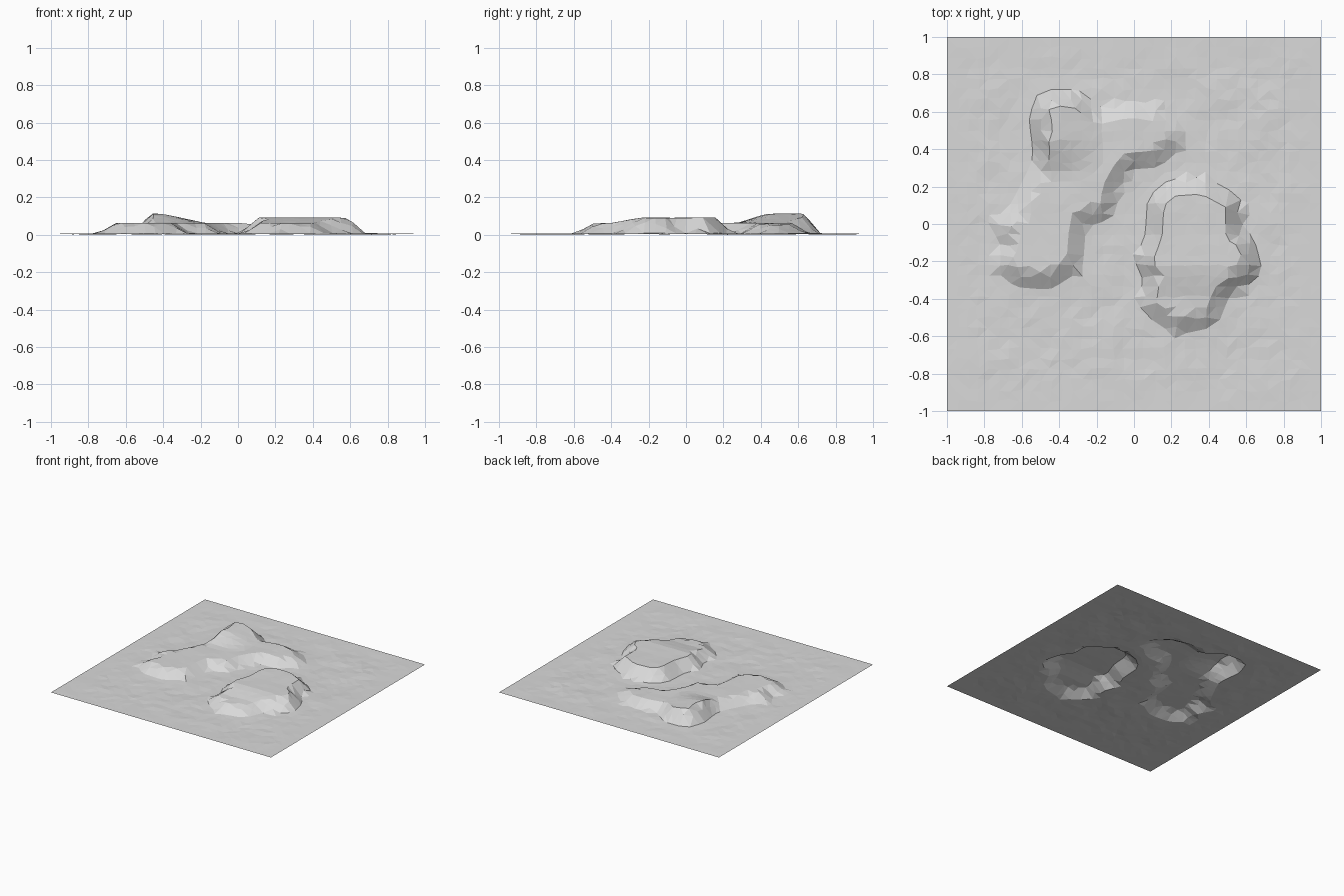
import bpy
import bmesh
import random
from mathutils import Vector, noise
from mathutils.geometry import intersect_point_line

random.seed(4)
if "Cube" in bpy.data.objects:
    bpy.data.objects.remove(bpy.data.objects["Cube"], do_unlink=True)

CELLS = 36
SLOPE = 0.09   # horizontal run of the cliff between rim and foot
SNAP = 0.023


def clamp(t):
    return max(0.0, min(1.0, t))


# Rim outlines of the two raised areas
east_rim = [(.16, .1), (.22, .15), (.36, .16), (.49, .09), (.49, -.08), (.56, -.12),
            (.59, -.23), (.43, -.34), (.38, -.47), (.24, -.5), (.12, -.42),
            (.14, -.28), (.1, -.2), (.15, -.07)]
west_rim = [(-.46, .3), (-.45, .4), (-.47, .55), (-.45, .63), (-.33, .63), (-.2, .53),
            (-.02, .57), (.1, .55), (.19, .47), (.1, .39), (-.05, .38), (-.11, .31),
            (-.17, .2), (-.18, .1), (-.33, .06), (-.35, -.05), (-.36, -.19),
            (-.47, -.26), (-.6, -.25), (-.66, -.2), (-.61, -.12), (-.66, -.02),
            (-.58, .06), (-.52, .18)]


# Height of the top surface of each raised area
def east_top(x, y):
    return 0.093 - 0.03 * clamp((-0.24 - y) / 0.16)


def west_top(x, y):
    peak = 0.05 * clamp((-0.17 - x) / 0.24) * clamp((y - 0.27) / 0.16)
    return 0.064 + peak - 0.015 * clamp(x / 0.2)


def rim_distance(p, rim):
    """Signed distance to the rim (negative inside) and the outward direction."""
    best, near, inside = 9.0, None, False
    for i, b in enumerate(rim):
        a, b = Vector(rim[i - 1]), Vector(b)
        q, t = intersect_point_line(p, a, b)
        q = a.lerp(b, clamp(t)).to_2d()
        if (p - q).length < best:
            best, near = (p - q).length, q
        if (a.y > p.y) != (b.y > p.y):
            if p.x < a.x + (p.y - a.y) / (b.y - a.y) * (b.x - a.x):
                inside = not inside
    sign = -1 if inside else 1
    out = (p - near).normalized() * sign
    return best * sign, out


areas = [(east_rim, east_top), (west_rim, west_top)]

# Terrain sheet: an irregular grid whose points settle on the rims and feet
bm = bmesh.new()
bmesh.ops.create_grid(bm, x_segments=CELLS, y_segments=CELLS, size=1)
for v in bm.verts:
    border = max(abs(v.co.x), abs(v.co.y)) > 0.99
    p = v.co.to_2d()
    if not border:
        p += Vector((random.uniform(-1, 1), random.uniform(-1, 1))) * 0.009
        for rim, top in areas:
            d, out = rim_distance(p, rim)
            shift = (0 if d < SLOPE / 2 else SLOPE) - d
            if abs(shift) < SNAP:
                p += out * shift
    # Gently rolling ground, calm at the outer edge
    edge = clamp((1 - max(abs(p.x), abs(p.y))) * 4)
    roll = noise.noise(Vector((p.x * 5, p.y * 5, 2))) * 0.006
    roll += random.uniform(-0.002, 0.002)
    z = 0.006 + roll * edge
    for rim, top in areas:
        d, out = rim_distance(p, rim)
        rise = clamp(1 - d / SLOPE)
        apron = 0.005 * clamp(1 - (d - SLOPE) / 0.12)
        z = max(z, top(p.x, p.y) * rise + roll * 0.4 + apron * (1 - rise) + 0.004 * (1 - rise))
    v.co = (p.x, p.y, max(z, 0.0))

low = min(v.co.z for v in bm.verts)
for v in bm.verts:
    v.co.z -= low
bmesh.ops.triangulate(bm, faces=bm.faces[:], quad_method='SHORT_EDGE')
bmesh.ops.recalc_face_normals(bm, faces=bm.faces[:])
if sum(f.normal.z for f in bm.faces) < 0:
    bmesh.ops.reverse_faces(bm, faces=bm.faces[:])

mesh = bpy.data.meshes.new("terrain")
bm.to_mesh(mesh)
bm.free()
terrain = bpy.data.objects.new("terrain", mesh)
bpy.context.scene.collection.objects.link(terrain)

# Plain grey rock
rock = bpy.data.materials.new("grey_rock")
rock.use_nodes = True
grey = (0.7, 0.7, 0.7, 1)
rock.diffuse_color = grey
rock.node_tree.nodes["Principled BSDF"].inputs["Base Color"].default_value = grey
mesh.materials.append(rock)
